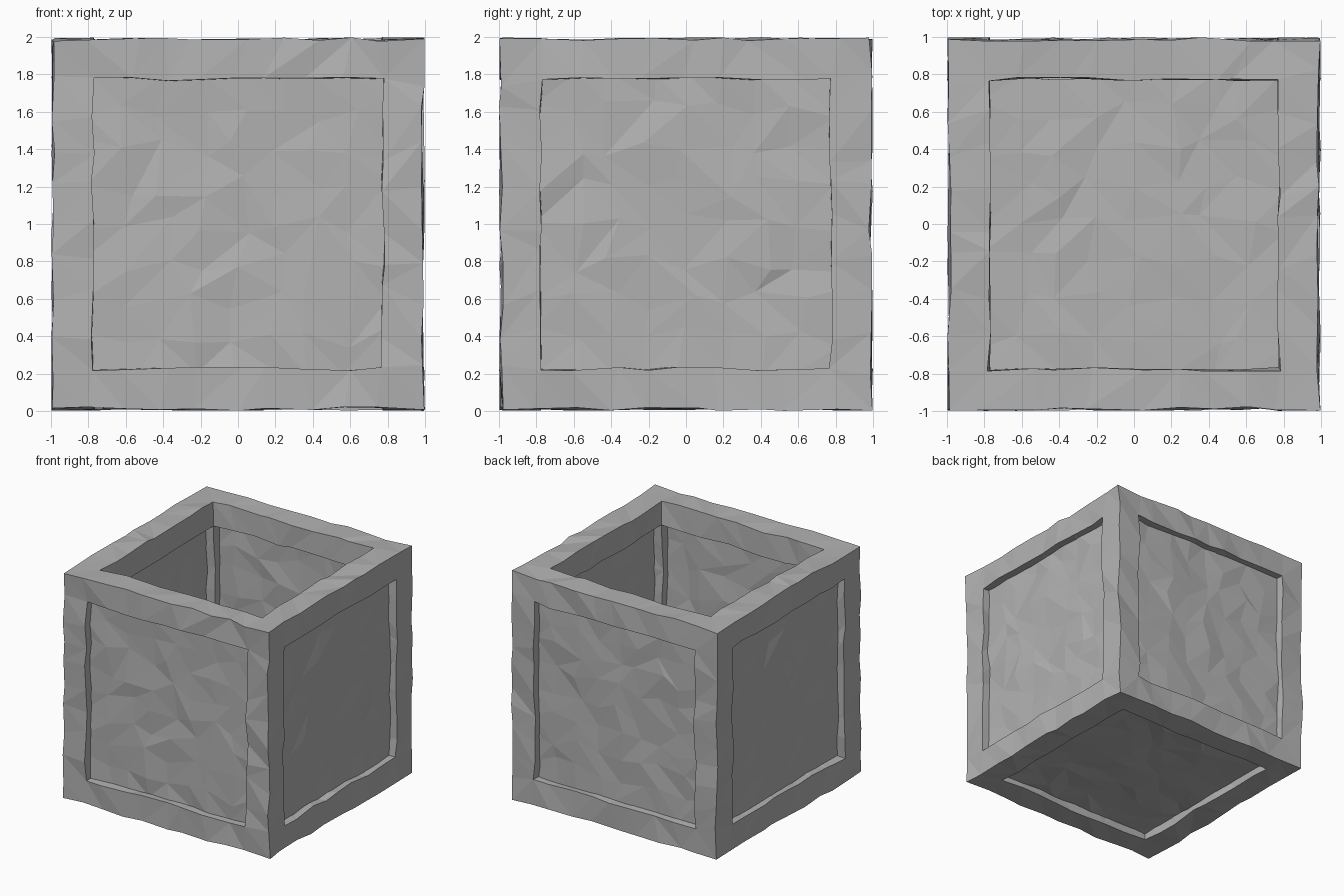
import bpy
import bmesh
import random
from mathutils import Vector

random.seed(7)

if "Cube" in bpy.data.objects:
    bpy.data.objects.remove(bpy.data.objects["Cube"])

OUTER = 0.988     # outside of the frame
INNER = 0.775     # inside edge of the frame bars
PANEL_OUT = 0.925
PANEL_IN = 0.845
SLIDE = 0.06      # wobble along a surface
CHIP = 0.011      # wobble across a surface

stone = bpy.data.materials.new("grey stone")
stone.use_nodes = True
colour = (0.45, 0.45, 0.45, 1)
stone.diffuse_color = colour
stone.node_tree.nodes["Principled BSDF"].inputs["Base Color"].default_value = colour


def steps(low, high, count):
    return [low + (high - low) * i / count for i in range(count + 1)]


def rough_block(name, axes, filled):
    """Skin the filled cells of a grid, then chip it into uneven facets."""
    bm = bmesh.new()
    corners = {}
    sizes = [len(a) - 1 for a in axes]

    def solid(cell):
        return all(0 <= c < n for c, n in zip(cell, sizes)) and filled(cell)

    def corner(key):
        if key not in corners:
            corners[key] = bm.verts.new([axes[i][key[i]] for i in range(3)])
        return corners[key]

    cells = [(i, j, k) for i in range(sizes[0])
             for j in range(sizes[1]) for k in range(sizes[2])]
    for cell in filter(solid, cells):
        for a in range(3):
            b, c = (a + 1) % 3, (a + 2) % 3
            for side in (0, 1):
                near = list(cell)
                near[a] += 2 * side - 1
                if solid(near):
                    continue
                loop = []
                for u, v in ((0, 0), (1, 0), (1, 1), (0, 1)):
                    key = list(cell)
                    key[a] += side
                    key[b] += u
                    key[c] += v
                    loop.append(corner(tuple(key)))
                bm.faces.new(loop if side else loop[::-1])
    bm.normal_update()

    # Slide points freely within their surface, only slightly across it
    moves = {}
    for v in bm.verts:
        move = Vector()
        for a in range(3):
            crossing = any(abs(f.normal[a]) > 0.5 for f in v.link_faces)
            reach = CHIP if crossing else SLIDE
            move[a] = random.uniform(-reach, reach)
        moves[v] = move
    for v, move in moves.items():
        v.co += move

    # Split each quad along a random diagonal
    for f in list(bm.faces):
        vs = list(f.verts)
        s = random.randint(0, 1)
        bmesh.utils.face_split(f, vs[s], vs[s + 2])

    mesh = bpy.data.meshes.new(name)
    bm.to_mesh(mesh)
    bm.free()
    mesh.materials.append(stone)
    obj = bpy.data.objects.new(name, mesh)
    obj.location.z = 1
    bpy.context.collection.objects.link(obj)
    return obj


# Frame: cells that lie on the rim in at least two directions
rail = [-OUTER] + steps(-INNER, INNER, 8) + [OUTER]
last = len(rail) - 2
rough_block("frame", [rail] * 3,
            lambda cell: sum(c in (0, last) for c in cell) >= 2)

# Sunken panels on the four sides and the bottom; the top stays open
sheet = steps(-INNER - 0.03, INNER + 0.03, 8)
for name, axis, sign in (("front_panel", 1, -1), ("back_panel", 1, 1),
                         ("left_panel", 0, 1), ("right_panel", 0, -1),
                         ("bottom_panel", 2, -1)):
    axes = [sheet] * 3
    axes[axis] = sorted((sign * PANEL_IN, sign * PANEL_OUT))
    rough_block(name, axes, lambda cell: True)
